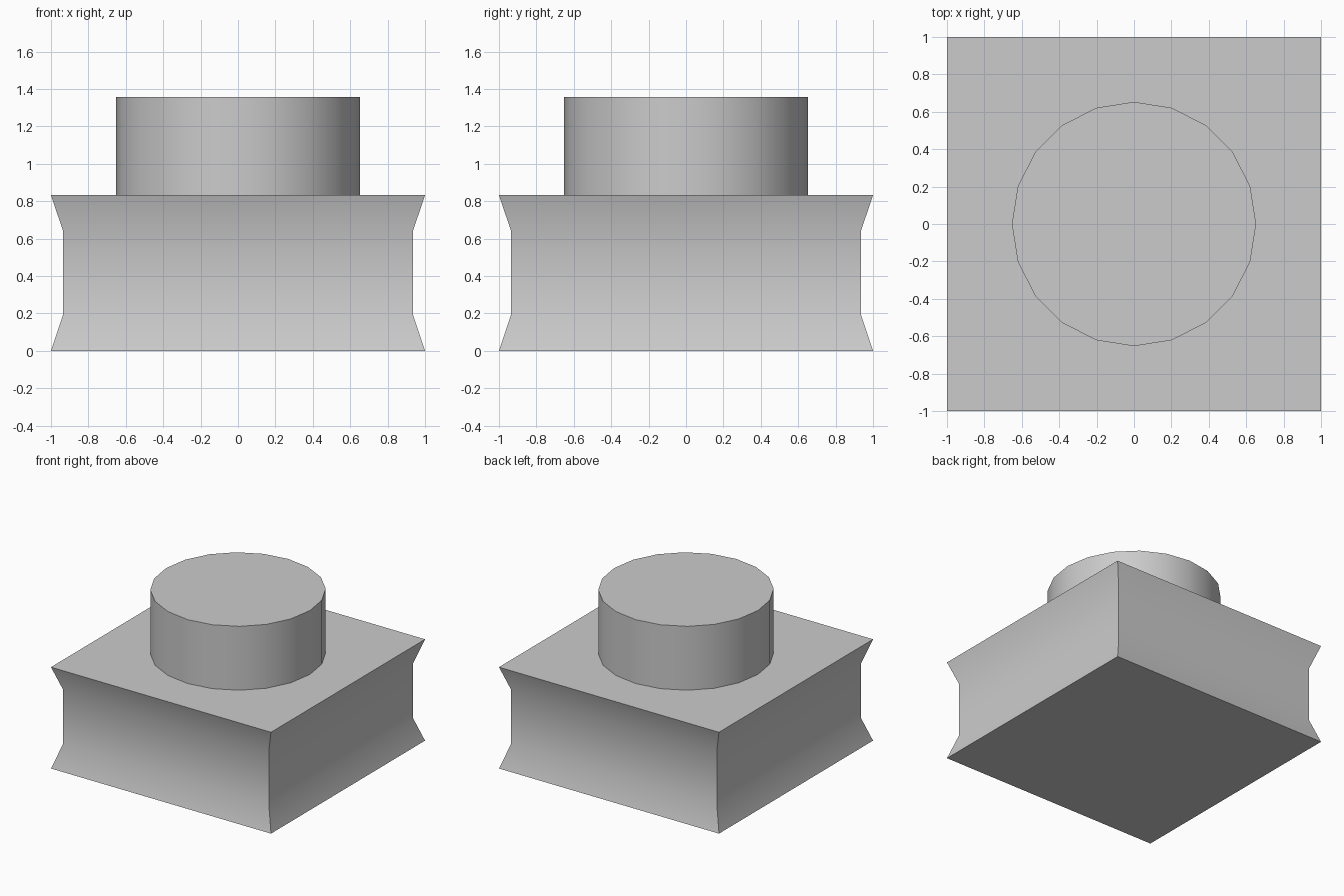
import bpy, bmesh, math

if "Cube" in bpy.data.objects:
    bpy.data.objects.remove(bpy.data.objects["Cube"])


def loft(name, sides, rings, start_angle):
    """Stack regular polygons given as (corner radius, height) and cap both ends."""
    bm = bmesh.new()
    loops = []
    for r, z in rings:
        loops.append([bm.verts.new((r * math.cos(start_angle + 2 * math.pi * i / sides),
                                    r * math.sin(start_angle + 2 * math.pi * i / sides), z))
                      for i in range(sides)])
    for a, b in zip(loops, loops[1:]):
        for i in range(sides):
            j = (i + 1) % sides
            bm.faces.new((a[i], a[j], b[j], b[i]))
    bm.faces.new(loops[0][::-1])
    bm.faces.new(loops[-1])
    mesh = bpy.data.meshes.new(name)
    bm.to_mesh(mesh)
    bm.free()
    obj = bpy.data.objects.new(name, mesh)
    bpy.context.collection.objects.link(obj)
    bpy.ops.object.select_all(action='DESELECT')
    obj.select_set(True)
    bpy.context.view_layer.objects.active = obj
    bpy.ops.object.shade_smooth_by_angle(angle=math.radians(30))
    return obj


# Square block with waisted sides (half width, height)
profile = [(1.0, 0.0), (0.935, 0.195), (0.935, 0.64), (1.0, 0.833)]
loft("block_base", 4, [(h * math.sqrt(2), z) for h, z in profile], math.pi / 4)

# Round stud on top
loft("top_stud", 20, [(0.653, 0.833), (0.653, 1.358)], 0.0)
